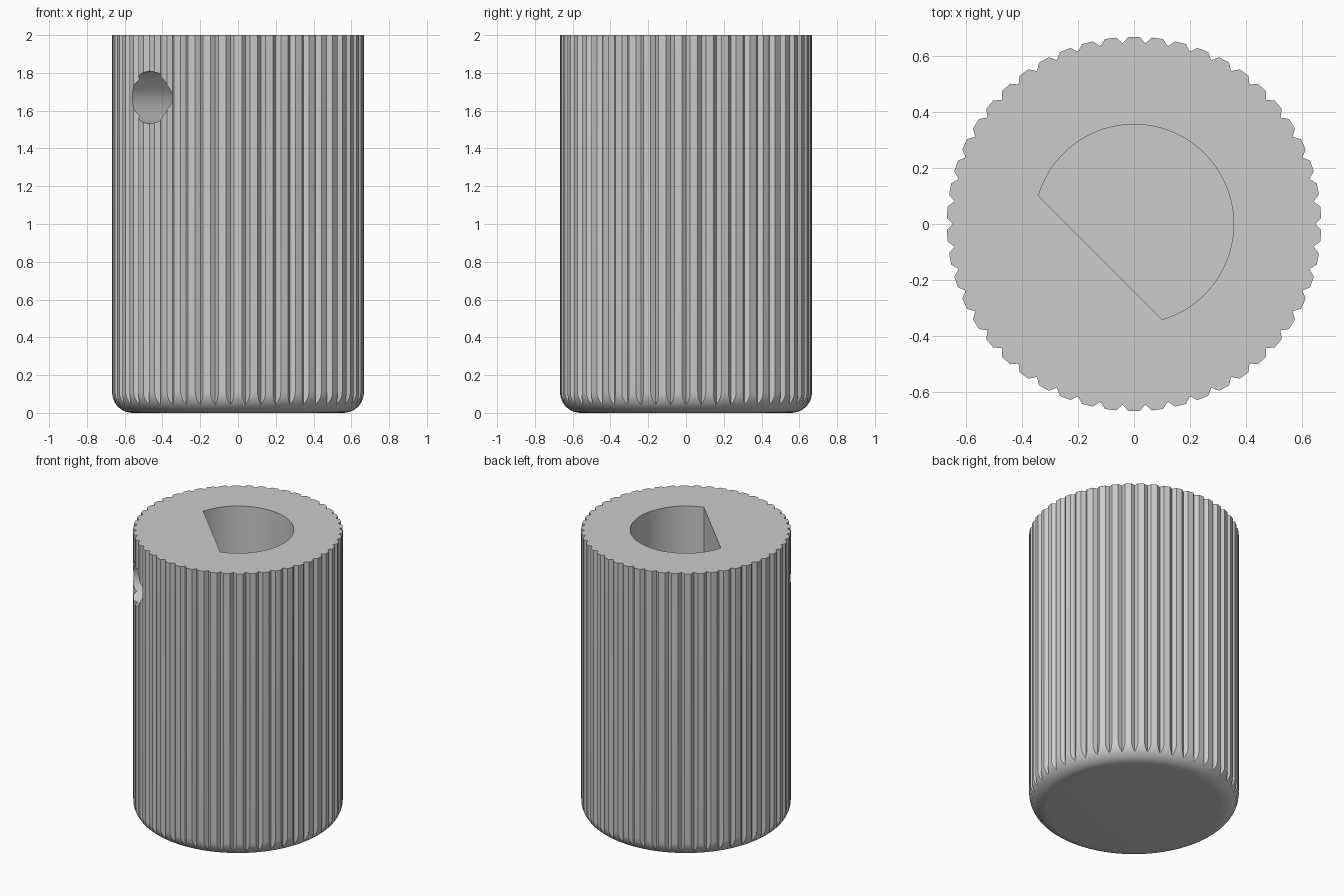
import bpy, bmesh, math
from mathutils import Matrix, Vector

if "Cube" in bpy.data.objects:
    bpy.data.objects.remove(bpy.data.objects["Cube"])

HEIGHT, RADIUS, FILLET = 2.0, 0.667, 0.11
GROOVES, GROOVE_R = 50, 0.645          # 90 degree V grooves and the radius of their floor
BORE_R, FLAT_DIST, BORE_DEPTH = 0.355, 0.17, 1.5
FLAT_DIR = math.radians(225)           # direction of the bore flat and screw hole
SCREW_R, SCREW_Z = 0.14, 1.67

grey = bpy.data.materials.new("grey plastic")
grey.diffuse_color = (0.6, 0.6, 0.6, 1)
grey.use_nodes = True
grey.node_tree.nodes["Principled BSDF"].inputs["Base Color"].default_value = grey.diffuse_color


def make_object(name, bm):
    bmesh.ops.recalc_face_normals(bm, faces=bm.faces)
    mesh = bpy.data.meshes.new(name)
    bm.to_mesh(mesh)
    bm.free()
    mesh.materials.append(grey)
    obj = bpy.data.objects.new(name, mesh)
    bpy.context.collection.objects.link(obj)
    return obj


def ring_points(r, z):
    """One fluted section: groove edge, floor, edge, then two points on the rib."""
    d = max(0, (-GROOVE_R + math.sqrt(max(0, 2 * r * r - GROOVE_R ** 2))) / 2)
    edge = math.asin(d / r)
    step = math.tau / GROOVES
    pts = []
    for i in range(GROOVES):
        a = i * step
        for da, rr in ((-edge, r), (0, min(r, GROOVE_R)), (edge, r), (step / 2, r)):
            pts.append(Vector((rr * math.cos(a + da), rr * math.sin(a + da), z)))
    return pts


# Knob body: rounded bottom edge with straight grooves running out into it
core = RADIUS - FILLET
angles = [math.radians(a) for a in range(0, 91, 9)]
angles.append(math.acos((GROOVE_R - core) / FILLET))
profile = [(core + FILLET * math.cos(a), FILLET - FILLET * math.sin(a))
           for a in sorted(angles, reverse=True)]
profile.append((RADIUS, HEIGHT))
bm = bmesh.new()
rings = [[bm.verts.new(p) for p in ring_points(r, z)] for r, z in profile]
for low, high in zip(rings, rings[1:]):
    for i in range(len(low)):
        j = (i + 1) % len(low)
        bm.faces.new((low[i], low[j], high[j], high[i]))
bm.faces.new(rings[0][::-1])
bm.faces.new(rings[-1])
bmesh.ops.remove_doubles(bm, verts=bm.verts, dist=1e-5)
knob = make_object("knob_body", bm)

# D-shaped shaft bore
half = math.acos(FLAT_DIST / BORE_R)
bm = bmesh.new()
n = 64
arc = [FLAT_DIR + half + (math.tau - 2 * half) * i / n for i in range(n + 1)]
face = bm.faces.new([bm.verts.new((BORE_R * math.cos(a), BORE_R * math.sin(a),
                                   HEIGHT - BORE_DEPTH)) for a in arc])
top = bmesh.ops.extrude_face_region(bm, geom=[face])["geom"]
bmesh.ops.translate(bm, vec=(0, 0, BORE_DEPTH + 0.1),
                    verts=[v for v in top if isinstance(v, bmesh.types.BMVert)])
bore = make_object("bore_cutter", bm)

# Set screw hole from the outside through the flat
bm = bmesh.new()
axis = Vector((math.cos(FLAT_DIR), math.sin(FLAT_DIR), 0))
place = Matrix.Translation(axis * 0.45 + Vector((0, 0, SCREW_Z)))
bmesh.ops.create_cone(bm, cap_ends=True, segments=32, radius1=SCREW_R, radius2=SCREW_R,
                      depth=0.7, matrix=place @ axis.to_track_quat('Z', 'Y').to_matrix().to_4x4())
screw = make_object("screw_hole_cutter", bm)

for cutter in (bore, screw):
    cutter.hide_render = True
    cutter.hide_set(True)
    mod = knob.modifiers.new(cutter.name, 'BOOLEAN')
    mod.operation = 'DIFFERENCE'
    mod.solver = 'EXACT'
    mod.object = cutter

# Bake the cuts, then smooth the curved surfaces
bpy.context.view_layer.objects.active = knob
knob.select_set(True)
for mod in list(knob.modifiers):
    bpy.ops.object.modifier_apply(modifier=mod.name)
for cutter in (bore, screw):
    bpy.data.objects.remove(cutter)
bpy.ops.object.shade_smooth_by_angle(angle=math.radians(25))
